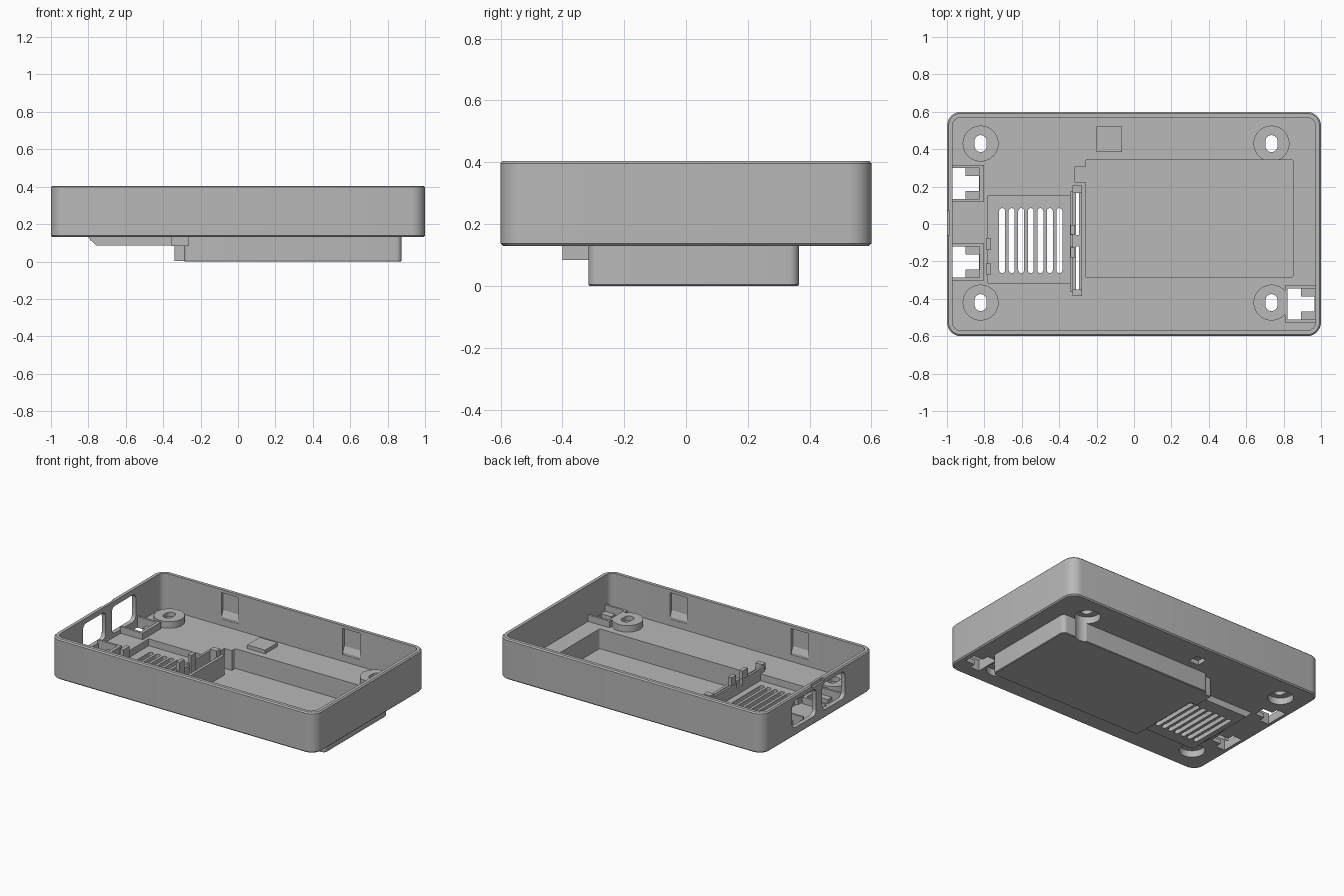
import bpy, bmesh, math

if "Cube" in bpy.data.objects:
    bpy.data.objects.remove(bpy.data.objects["Cube"])

grey = bpy.data.materials.new("grey_plastic")
grey.diffuse_color = (0.48, 0.48, 0.48, 1)
grey.use_nodes = True
grey.node_tree.nodes["Principled BSDF"].inputs["Base Color"].default_value = grey.diffuse_color


def outline(x0, x1, y0, y1, r, seg):
    """Rounded rectangle, counter-clockwise."""
    if r <= 0:
        return [(x1, y1), (x0, y1), (x0, y0), (x1, y0)]
    pts = []
    corners = [(x1 - r, y1 - r), (x0 + r, y1 - r), (x0 + r, y0 + r), (x1 - r, y0 + r)]
    for q, (cx, cy) in enumerate(corners):
        for i in range(seg + 1):
            a = math.pi / 2 * (q + i / seg)
            pts.append((cx + r * math.cos(a), cy + r * math.sin(a)))
    return pts


def loft(name, rings):
    """Closed solid through rings of equal point count."""
    bm = bmesh.new()
    vs = [[bm.verts.new(p) for p in ring] for ring in rings]
    n = len(rings[0])
    for a, b in zip(vs, vs[1:]):
        for i in range(n):
            j = (i + 1) % n
            bm.faces.new((a[i], a[j], b[j], b[i]))
    bm.faces.new(vs[0][::-1])
    bm.faces.new(vs[-1])
    bmesh.ops.recalc_face_normals(bm, faces=bm.faces)
    me = bpy.data.meshes.new(name)
    bm.to_mesh(me)
    bm.free()
    me.materials.append(grey)
    ob = bpy.data.objects.new(name, me)
    bpy.context.collection.objects.link(ob)
    return ob


def block(name, x0, x1, y0, y1, z0, z1, r=0, c0=0, c1=0, seg=6):
    """Rounded block, c0 / c1 chamfer the lower / upper edge."""
    levels = [(z0, c0)]
    if c0:
        levels.append((z0 + c0, 0))
    if c1:
        levels.append((z1 - c1, 0))
    levels.append((z1, c1))
    return loft(name, [[(x, y, z) for x, y in
                        outline(x0 + c, x1 - c, y0 + c, y1 - c, r - c if r else 0, seg)]
                       for z, c in levels])


def disc(name, x, y, r, z0, z1):
    return block(name, x - r, x + r, y - r, y + r, z0, z1, r * 0.9999, seg=10)


def combine(body, tool, op):
    m = body.modifiers.new("b", 'BOOLEAN')
    m.operation, m.object, m.solver = op, tool, 'EXACT'
    bpy.context.view_layer.objects.active = body
    bpy.ops.object.modifier_apply(modifier=m.name)
    bpy.data.objects.remove(tool)


def add(tool):
    combine(body, tool, 'UNION')


def cut(tool):
    combine(body, tool, 'DIFFERENCE')


# Tray shell
body = block("case_body", -1, 1, -0.6, 0.6, 0.13, 0.405, 0.075, 0.008, 0.008)
cut(block("cavity", -0.97, 0.97, -0.57, 0.57, 0.16, 0.5, 0.045))

# Battery box, wire tab, vent tray and connector slot under the floor
add(block("box_outer", -0.29, 0.875, -0.315, 0.365, 0, 0.15, 0.03, 0.004))
add(block("tab_outer", -0.34, -0.2, 0.2, 0.335, 0.002, 0.149, 0.01))
tray = [(-0.803, 0.13), (-0.758, 0.085), (-0.28, 0.085), (-0.28, 0.148), (-0.803, 0.148)]
add(loft("vent_tray", [[(x, y, z) for x, z in tray] for y in (-0.34, 0.175)]))
add(block("slot_outer", -0.355, -0.262, -0.4, 0.225, 0.084, 0.147))

# Screw bosses and raised pad
bosses = [(-0.82, 0.43), (0.735, 0.43), (-0.82, -0.42), (0.735, -0.42)]
for x, y in bosses:
    add(disc("boss", x, y, 0.096, 0.14, 0.205))
add(block("pad", -0.2, -0.065, 0.385, 0.52, 0.141, 0.185))

# Hollows of the lower parts
cut(block("box_inner", -0.26, 0.85, -0.283, 0.342, 0.025, 0.32, 0.008))
cut(block("tab_inner", -0.317, -0.2, 0.225, 0.305, 0.0251, 0.31))
cut(block("vent_inner", -0.78, -0.342, -0.315, 0.152, 0.113, 0.3))
cut(block("slot_inner", -0.328, -0.28, -0.383, 0.205, 0.111, 0.31))
for y0, y1 in ((-0.35, -0.12), (-0.06, 0.165)):
    cut(block("slot_opening", -0.31, -0.293, y0, y1, 0.05, 0.2))

# Vent slots
for i in range(7):
    x = -0.705 + 0.051 * i
    cut(block("vent", x - 0.016, x + 0.016, -0.262, 0.085, 0.05, 0.2, 0.0155, seg=4))

# Screw counterbores and keyholes, pad recess
for x, y in bosses:
    cut(disc("counterbore", x, y, 0.08, -0.1, 0.175))
    cut(block("keyhole", x - 0.032, x + 0.032, y - 0.045, y + 0.045, 0.1, 0.3, 0.031))
cut(block("pad_recess", -0.17, -0.095, 0.415, 0.49, 0.1, 0.16))

# Ports: T-shaped floor openings with a raised frame
for n, (x0, side, yc) in enumerate(((-0.97, -1, 0.217), (-0.97, -1, -0.203), (0.822, 1, -0.428))):
    cut(block("port_wide", x0, x0 + 0.07, yc - 0.083, yc + 0.083, 0.1, 0.25))
    cut(block("port_narrow", x0 + 0.06, x0 + 0.142, yc - 0.04, yc + 0.04, 0.1, 0.251))
    xa, xb = (-0.975, -0.803) if side < 0 else (0.808, 0.975)
    for s in (-1, 1):
        ya, yb = sorted((yc + s * 0.083, yc + s * 0.098))
        block(f"port_frame_side_{n}", xa, xb, ya, yb, 0.15, 0.205)
    xi = (-0.825, -0.803) if side < 0 else (0.808, 0.822)
    block(f"port_frame_end_{n}", xi[0], xi[1], yc - 0.083, yc + 0.083, 0.15, 0.205)

# Windows in the left wall and the rim notch between them
for y0, y1 in ((-0.285, -0.04), (0.025, 0.285)):
    cut(loft("window", [[(x, y, z) for y, z in outline(y0, y1, 0.185, 0.37, 0.035, 4)]
                        for x in (-1.1, -0.95)]))
cut(block("rim_notch", -1.1, -0.986, -0.06, 0.07, 0.385, 0.5))

# Snap recesses in the long walls, each with a ramp at its foot
for s in (-1, 1):
    for x0, x1 in ((-0.525, -0.395), (0.39, 0.52)):
        ya, yb = sorted((s * 0.55, s * 0.589))
        cut(block("snap", x0, x1, ya, yb, 0.205, 0.385))
        ramp = [(0.592, 0.2), (0.572, 0.2), (0.572, 0.22), (0.592, 0.265)]
        loft("snap_ramp", [[(x, s * y, z) for y, z in ramp] for x in (x0, x1)])

# Connector slot plates, end posts and middle hooks
for y0, y1 in ((-0.36, -0.12), (-0.06, 0.175)):
    block("slot_plate", -0.342, -0.327, y0, y1, 0.1, 0.195)
for y0, y1 in ((-0.386, -0.35), (0.167, 0.207)):
    block("slot_post", -0.33, -0.278, y0, y1, 0.1, 0.205)
for y0, y1 in ((-0.18, -0.125), (-0.055, -0.005)):
    block("slot_hook", -0.34, -0.315, y0, y1, 0.1, 0.25)

# Small retaining clips beside the vent tray
for y0, y1 in ((-0.14, -0.075), (-0.27, -0.21)):
    block("tray_clip", -0.792, -0.765, y0, y1, 0.112, 0.2)

bpy.ops.object.select_all(action='DESELECT')
body.select_set(True)
bpy.context.view_layer.objects.active = body
bpy.ops.object.shade_smooth_by_angle(angle=math.radians(30))
